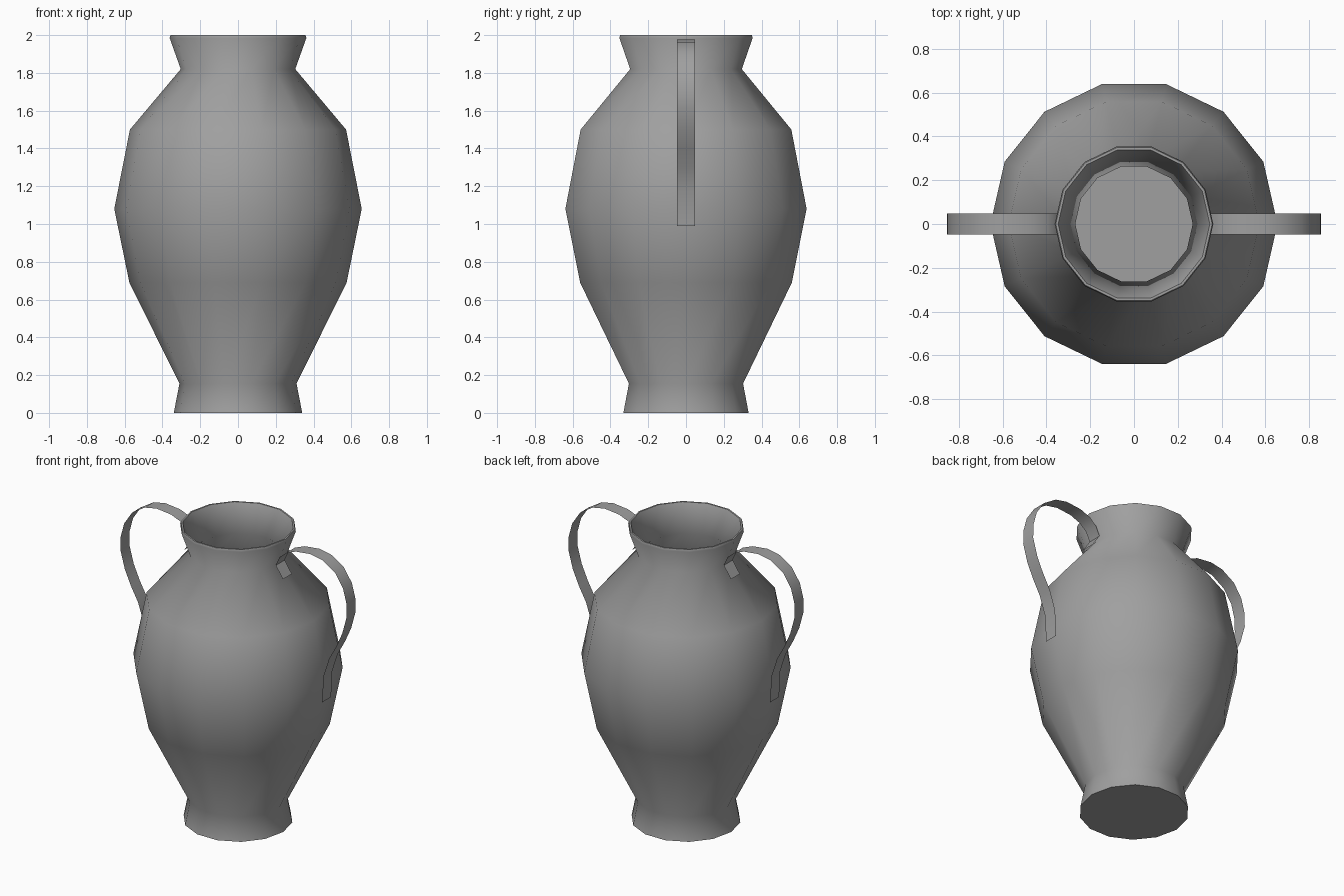
import bpy, bmesh, math

cube = bpy.data.objects.get("Cube")
if cube:
    bpy.data.objects.remove(cube, do_unlink=True)

clay = bpy.data.materials.new("grey_clay")
clay.use_nodes = True
clay.diffuse_color = (0.35, 0.35, 0.35, 1)
clay.node_tree.nodes["Principled BSDF"].inputs["Base Color"].default_value = clay.diffuse_color

SIDES = 14


def finish(name, bm, angle):
    mesh = bpy.data.meshes.new(name)
    bm.to_mesh(mesh)
    bm.free()
    mesh.materials.append(clay)
    obj = bpy.data.objects.new(name, mesh)
    bpy.context.collection.objects.link(obj)
    bpy.ops.object.select_all(action='DESELECT')
    obj.select_set(True)
    bpy.context.view_layer.objects.active = obj
    bpy.ops.object.shade_smooth_by_angle(angle=math.radians(angle))
    return obj


def lathe(name, profile):
    """Revolve (radius, z) pairs and cap both ends."""
    bm = bmesh.new()
    rings = []
    for r, z in profile:
        rings.append([bm.verts.new((r * math.cos(a), r * math.sin(a), z))
                      for a in (math.tau * i / SIDES for i in range(SIDES))])
    for low, high in zip(rings, rings[1:]):
        for i in range(SIDES):
            j = (i + 1) % SIDES
            bm.faces.new((low[i], low[j], high[j], high[i]))
    bm.faces.new(rings[0][::-1])
    bm.faces.new(rings[-1])
    return finish(name, bm, 65)


def ribbon(name, path, side, half_width=0.048):
    """Sweep a flat strip along (x, z) points."""
    bm = bmesh.new()
    pairs = [[bm.verts.new((side * x, side * y, z)) for y in (-half_width, half_width)]
             for x, z in path]
    for (a, b), (c, d) in zip(pairs, pairs[1:]):
        bm.faces.new((a, b, d, c))
    return finish(name, bm, 40)


# Outer wall from foot to rim, then the inner wall down to the floor
outer = [(0.34, 0), (0.31, 0.155), (0.575, 0.69), (0.655, 1.08),
         (0.572, 1.5), (0.303, 1.82), (0.362, 1.985), (0.357, 2.0)]
inner = [(0.346, 2.0), (0.268, 1.82), (0.54, 1.49), (0.62, 1.08),
         (0.545, 0.7), (0.28, 0.16), (0.27, 0.05)]
lathe("vase_body", outer + inner)

# Strap handles: hug the belly, arch out and over, then follow neck and shoulder
strap = [(0.668, 0.99), (0.677, 1.17), (0.72, 1.3), (0.775, 1.4), (0.82, 1.5),
         (0.853, 1.62), (0.852, 1.71), (0.825, 1.81), (0.765, 1.9), (0.67, 1.96),
         (0.58, 1.977), (0.47, 1.965), (0.395, 1.935), (0.345, 1.89),
         (0.318, 1.83), (0.373, 1.75)]
for label, side in (("left", 1), ("right", -1)):
    ribbon(label + "_handle", strap, side)
